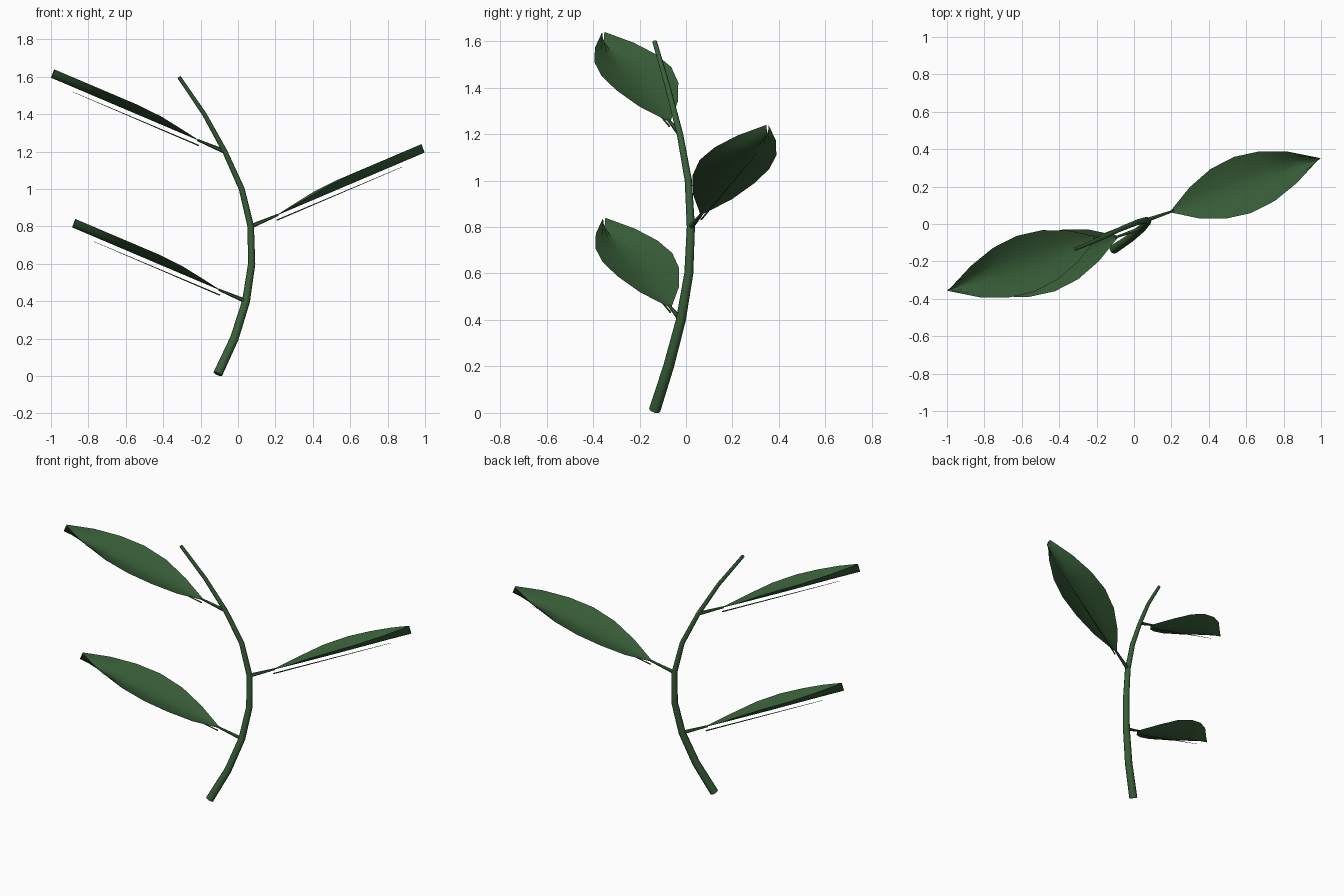
import bpy, bmesh, math
from mathutils import Vector

cube = bpy.data.objects.get("Cube")
if cube:
    bpy.data.objects.remove(cube)

green = bpy.data.materials.new("deep_leaf_green")
green.use_nodes = True
colour = (0.041, 0.115, 0.041, 1)
green.diffuse_color = colour
green.node_tree.nodes["Principled BSDF"].inputs["Base Color"].default_value = colour


def finish(name, bm):
    mesh = bpy.data.meshes.new(name)
    bm.to_mesh(mesh)
    bm.free()
    mesh.materials.append(green)
    obj = bpy.data.objects.new(name, mesh)
    bpy.context.collection.objects.link(obj)
    bpy.ops.object.select_all(action='DESELECT')
    obj.select_set(True)
    bpy.context.view_layer.objects.active = obj
    bpy.ops.object.shade_smooth_by_angle(angle=math.radians(50))
    return obj


def tube(name, points, r_start, r_end, sides=8):
    """Tapered round tube through a list of points, capped at both ends."""
    bm = bmesh.new()
    pts = [Vector(p) for p in points]
    last = len(pts) - 1
    rings = []
    for i, p in enumerate(pts):
        along = (pts[min(i + 1, last)] - pts[max(i - 1, 0)]).normalized()
        u = along.cross(Vector((0, 1, 0))).normalized()
        v = along.cross(u)
        r = r_start + (r_end - r_start) * i / last
        angles = [math.tau * k / sides for k in range(sides)]
        rings.append([bm.verts.new(p + r * (math.cos(a) * u + math.sin(a) * v))
                      for a in angles])
    for a, b in zip(rings, rings[1:]):
        for k in range(sides):
            n = (k + 1) % sides
            bm.faces.new((a[k], a[n], b[n], b[k]))
    bm.faces.new(rings[0])
    bm.faces.new(rings[-1])
    bmesh.ops.recalc_face_normals(bm, faces=bm.faces)
    return finish(name, bm)


def blade(name, base, axis, side, normal, rows=6, cols=6):
    """Cupped leaf blade: low centre line, raised margins, pinched tip."""
    bm = bmesh.new()
    grid = []
    for i in range(rows + 1):
        t = i / rows
        half = 0.153 * max(math.sin(math.pi * t), 0) ** 0.88 + 0.005
        cup = 0.048 * min(1, 2.5 * t)
        row = []
        for j in range(cols + 1):
            v = 2 * j / cols - 1
            row.append(bm.verts.new(base + axis * t + side * half * v
                                    + normal * cup * abs(v) ** 1.6))
        grid.append(row)
    for a, b in zip(grid, grid[1:]):
        for j in range(cols):
            bm.faces.new((a[j], b[j], b[j + 1], a[j + 1]))
    bm.normal_update()
    if sum(f.normal.z for f in bm.faces) < 0:
        bmesh.ops.reverse_faces(bm, faces=bm.faces)
    return finish(name, bm)


# Arching stem
stem_path = [(-0.108, -0.135, 0.011), (-0.02, -0.075, 0.2), (0.043, -0.022, 0.4),
             (0.073, 0.012, 0.6), (0.068, 0.021, 0.8), (0.02, 0.01, 1.0),
             (-0.07, -0.026, 1.2), (-0.18, -0.078, 1.4), (-0.315, -0.135, 1.598)]
tube("stem", stem_path, 0.025, 0.010)

# Alternating leaves, each with a stalk, a blade and a midrib below it
for label, node, turn in (("lower", 2, -1), ("middle", 4, 1), ("upper", 6, -1)):
    def spin(x, y, z):
        return Vector((x * turn, y * turn, z))

    root = Vector(stem_path[node])
    base = root + spin(0.13, 0.045, 0.055)
    axis = spin(0.80, 0.285, 0.34)
    normal = spin(-0.39, 0, 0.92).normalized()
    side = normal.cross(axis).normalized()
    tube(label + "_leaf_stalk", [root, base + axis * 0.02], 0.012, 0.006, 6)
    blade(label + "_leaf_blade", base, axis, side, normal)
    rib = base - normal * 0.024
    tube(label + "_leaf_midrib", [rib, rib + axis * 0.84], 0.004, 0.001, 5)
